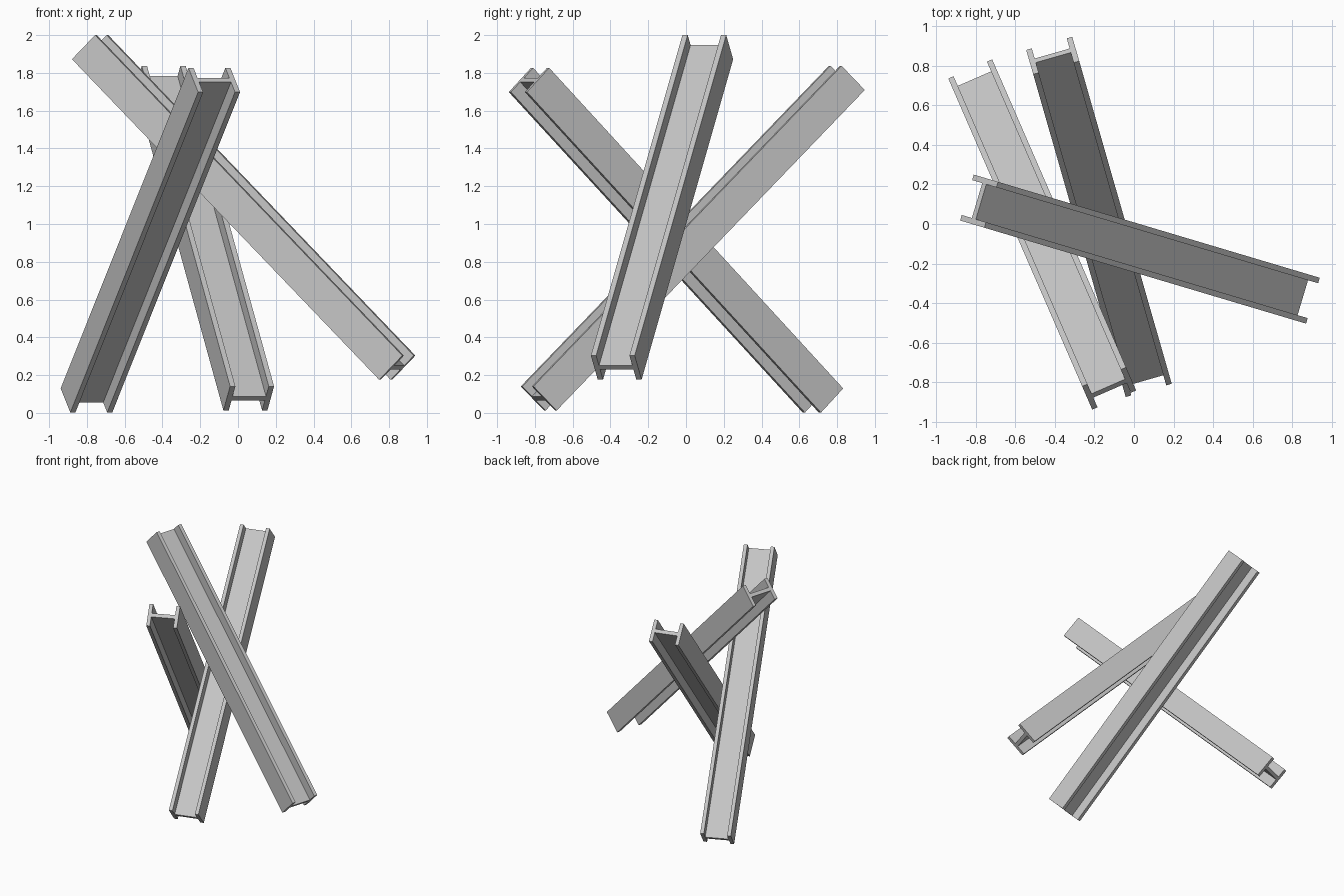
import bpy
import bmesh
from math import radians

cube = bpy.data.objects.get("Cube")
if cube:
    bpy.data.objects.remove(cube, do_unlink=True)

LENGTH, DEPTH, WIDTH = 2.4, 0.242, 0.181
FLANGE, WEB = 0.029, 0.03

steel = bpy.data.materials.new("grey_steel")
steel.use_nodes = True
COLOUR = (0.56, 0.56, 0.56, 1.0)
steel.diffuse_color = COLOUR
steel.node_tree.nodes["Principled BSDF"].inputs["Base Color"].default_value = COLOUR


def h_profile():
    """Outline of the H section: flanges at either side, web between."""
    d, w, i, t = DEPTH / 2, WIDTH / 2, DEPTH / 2 - FLANGE, WEB / 2
    half = [(i, t), (i, w), (d, w), (d, -w), (i, -w), (i, -t)]
    return half + [(-y, -z) for y, z in half]


def beam(name, centre, heading):
    """H beam rising at 45 degrees towards the heading."""
    bm = bmesh.new()
    face = bm.faces.new([bm.verts.new((-LENGTH / 2, y, z)) for y, z in h_profile()])
    res = bmesh.ops.extrude_face_region(bm, geom=[face], use_keep_orig=True)
    moved = [v for v in res["geom"] if isinstance(v, bmesh.types.BMVert)]
    bmesh.ops.translate(bm, verts=moved, vec=(LENGTH, 0, 0))
    bmesh.ops.recalc_face_normals(bm, faces=bm.faces)
    mesh = bpy.data.meshes.new(name)
    bm.to_mesh(mesh)
    bm.free()
    mesh.materials.append(steel)
    obj = bpy.data.objects.new(name, mesh)
    obj.location = centre
    obj.rotation_euler = (0, radians(-45), radians(heading))
    bpy.context.collection.objects.link(obj)


# Three crossed beams
beam("front_leaning_beam", (-0.464, -0.053, 0.914), -66.5)
beam("right_leaning_beam", (0.03, -0.127, 1.088), 163.4)
beam("back_leaning_beam", (-0.177, 0.036, 0.925), 106)
